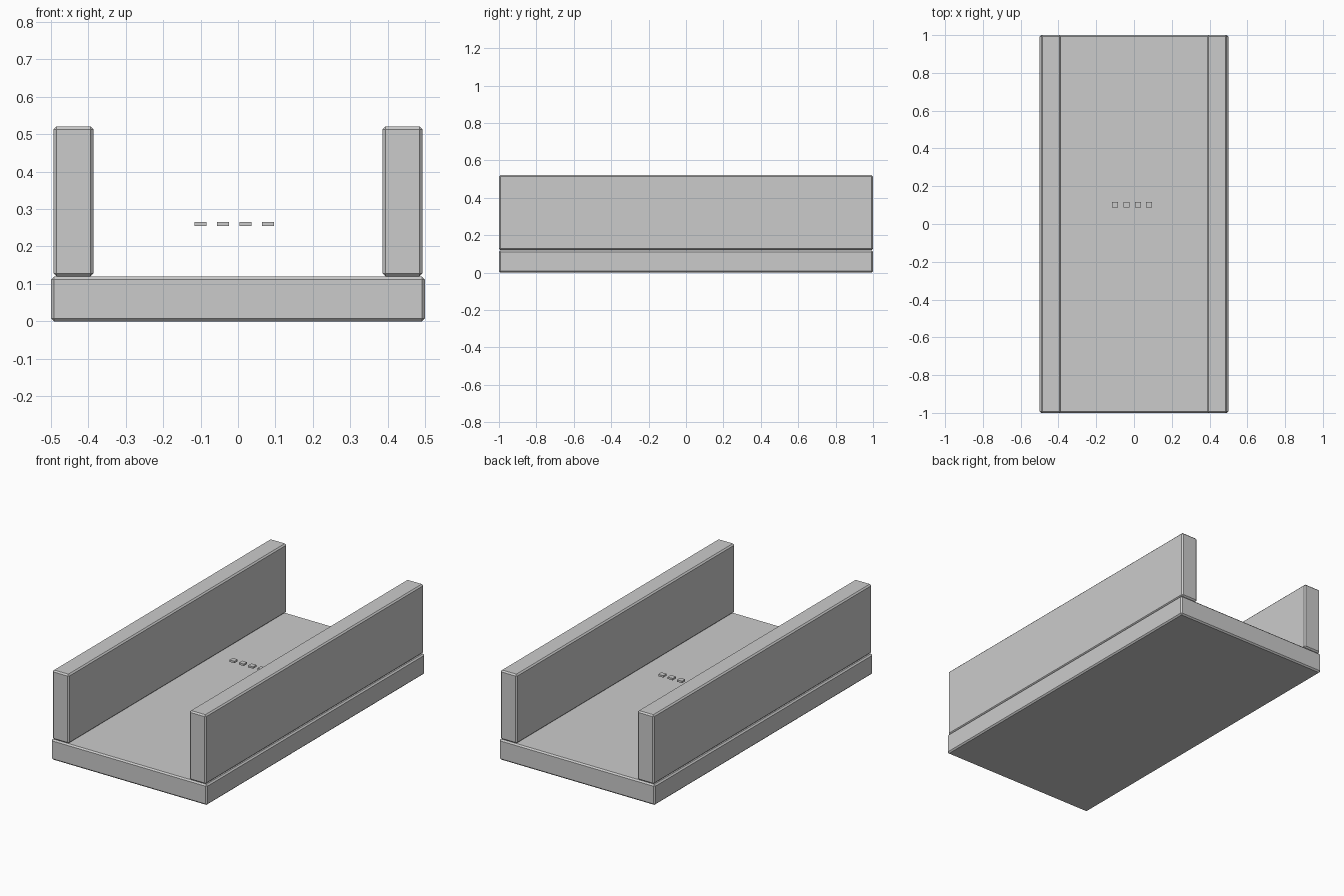
import bpy, bmesh

if "Cube" in bpy.data.objects:
    bpy.data.objects.remove(bpy.data.objects["Cube"])


def box(name, lo, hi, chamfer=0.0):
    """Axis-aligned box between two corners, with optional flat chamfer."""
    bm = bmesh.new()
    bmesh.ops.create_cube(bm, size=1)
    for v in bm.verts:
        for i in range(3):
            v.co[i] = lo[i] if v.co[i] < 0 else hi[i]
    if chamfer:
        bmesh.ops.bevel(bm, geom=bm.edges[:], offset=chamfer, segments=1,
                        profile=0.5, affect='EDGES')
    mesh = bpy.data.meshes.new(name)
    bm.to_mesh(mesh)
    bm.free()
    obj = bpy.data.objects.new(name, mesh)
    bpy.context.collection.objects.link(obj)
    return obj


# Floor slab
box("floor", (-0.5, -1, 0), (0.5, 1, 0.119), 0.008)

# Two side walls standing on the floor
for side, x in (("left", -0.4395), ("right", 0.4395)):
    box(side + "_wall", (x - 0.0535, -1, 0.12), (x + 0.0535, 1, 0.521), 0.008)

# Row of small floating blocks between the walls
for i in range(4):
    x = -0.1 + 0.06 * i
    box(f"small_block_{i + 1}", (x - 0.016, 0.087, 0.255), (x + 0.016, 0.117, 0.266))
